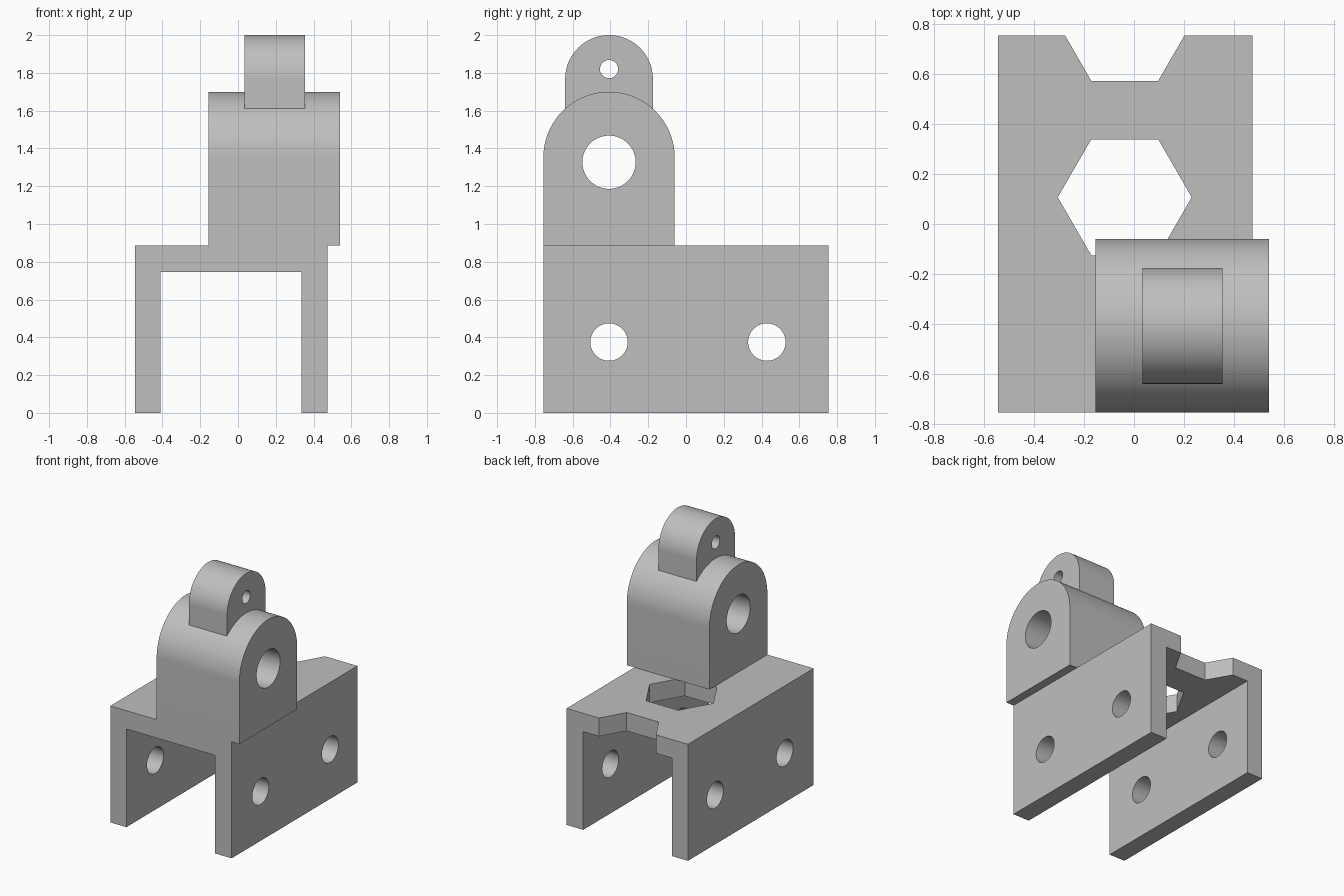
import bpy, bmesh
from math import pi, sin, cos

cube = bpy.data.objects.get("Cube")
if cube:
    bpy.data.objects.remove(cube, do_unlink=True)

grey = bpy.data.materials.new("plain_grey")
grey.use_nodes = True
grey.diffuse_color = (0.52, 0.52, 0.52, 1)
grey.node_tree.nodes["Principled BSDF"].inputs["Base Color"].default_value = (0.52, 0.52, 0.52, 1)

PLACE = {
    "x": lambda a, b, d: (d, a, b),
    "y": lambda a, b, d: (a, d, b),
    "z": lambda a, b, d: (a, b, d),
}


def prism(name, outline, axis, start, end):
    """Extrude a closed 2D outline along an axis."""
    bm = bmesh.new()
    low, high = [[bm.verts.new(PLACE[axis](a, b, d)) for a, b in outline] for d in (start, end)]
    bm.faces.new(low)
    bm.faces.new(high)
    n = len(outline)
    for i in range(n):
        j = (i + 1) % n
        bm.faces.new((low[i], low[j], high[j], high[i]))
    bmesh.ops.recalc_face_normals(bm, faces=bm.faces)
    mesh = bpy.data.meshes.new(name)
    bm.to_mesh(mesh)
    bm.free()
    mesh.materials.append(grey)
    obj = bpy.data.objects.new(name, mesh)
    bpy.context.collection.objects.link(obj)
    return obj


def arc(cx, cy, r, n, sweep=2 * pi):
    steps = n if sweep == 2 * pi else n + 1
    return [(cx + r * cos(sweep * i / n), cy + r * sin(sweep * i / n)) for i in range(steps)]


def combine(target, other, operation):
    """Apply a boolean and remove the other solid."""
    other.hide_render = True
    mod = target.modifiers.new(operation, "BOOLEAN")
    mod.operation, mod.solver, mod.object = operation, "EXACT", other
    bpy.context.view_layer.objects.active = target
    bpy.ops.object.modifier_apply(modifier=mod.name)
    bpy.data.objects.remove(other, do_unlink=True)


def arch(name, r, bottom, top, x0, x1):
    """Round-topped block, with its profile in the side plane."""
    outline = arc(PIVOT_Y, top - r, r, 64, pi)
    outline += [(PIVOT_Y - r, bottom), (PIVOT_Y + r, bottom)]
    return prism(name, outline, "x", x0, x1)


PIVOT_Y = -0.4075
DECK, INNER = 0.885, 0.745
LEFT, RIGHT, BACK = 0.475, -0.545, 0.755

# U-shaped channel
bracket = prism("mounting_bracket", [
    (RIGHT, 0), (RIGHT + 0.135, 0), (RIGHT + 0.135, INNER), (LEFT - 0.14, INNER),
    (LEFT - 0.14, 0), (LEFT, 0), (LEFT, DECK), (RIGHT, DECK)], "y", -BACK, BACK)

# Hexagonal openings in the deck, the rear one cut off by the edge
for y in (0.107, 0.805):
    combine(bracket, prism("hex_cutter", arc(-0.037, y, 0.268, 6), "z", 0.6, 1), "DIFFERENCE")

# Bolt holes through both side walls
for y in (PIVOT_Y, 0.428):
    combine(bracket, prism("bolt_cutter", arc(y, 0.375, 0.099, 64), "x", -1, 1), "DIFFERENCE")

# Pivot block with the small lug on top
block = arch("pivot_block", 0.3475, DECK, 1.70, -0.155, 0.54)
combine(block, arch("top_lug", 0.232, 1.55, 2.0, 0.035, 0.355), "UNION")
for z, r in ((1.327, 0.141), (1.82, 0.048)):
    combine(block, prism("pivot_cutter", arc(PIVOT_Y, z, r, 64), "x", -1, 1), "DIFFERENCE")

# Join into one solid and shade
combine(bracket, block, "UNION")
bpy.ops.object.select_all(action="DESELECT")
bracket.select_set(True)
bpy.context.view_layer.objects.active = bracket
bpy.ops.object.shade_smooth_by_angle(angle=pi / 6)
